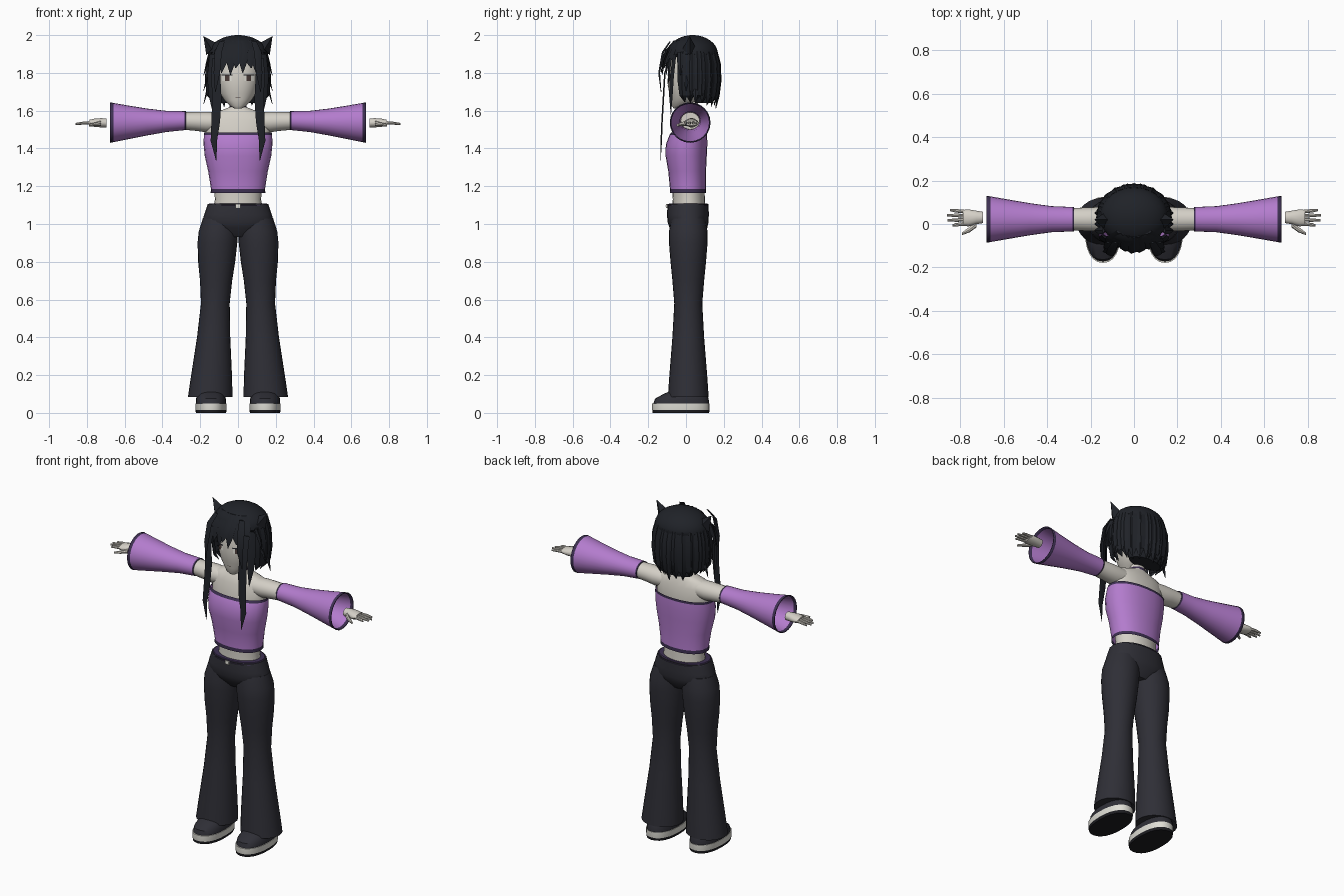
import bpy, bmesh, math, random
from mathutils import Vector

random.seed(4)


def material(name, col):
    m = bpy.data.materials.new(name)
    m.diffuse_color = (*col, 1)
    return m


SKIN = material("pale skin", (0.66, 0.63, 0.57))
PURPLE = material("purple cloth", (0.45, 0.20, 0.61))
TRIM = material("dark purple trim", (0.048, 0.03, 0.085))
PANTS = material("charcoal cloth", (0.028, 0.028, 0.037))
HAIR = material("black hair", (0.014, 0.016, 0.021))
SOLE = material("off white rubber", (0.74, 0.73, 0.67))
BLACK = material("black rubber", (0.012, 0.012, 0.015))
EYE = material("brown iris", (0.07, 0.045, 0.04))


def finish(name, bm, mats, rule=None, angle=40):
    bmesh.ops.recalc_face_normals(bm, faces=bm.faces)
    if rule:
        for f in bm.faces:
            f.material_index = rule(f.calc_center_median())
    me = bpy.data.meshes.new(name)
    bm.to_mesh(me)
    bm.free()
    for m in mats:
        me.materials.append(m)
    ob = bpy.data.objects.new(name, me)
    bpy.context.collection.objects.link(ob)
    bpy.ops.object.select_all(action='DESELECT')
    ob.select_set(True)
    bpy.context.view_layer.objects.active = ob
    bpy.ops.object.shade_smooth_by_angle(angle=math.radians(angle))
    return ob


def loft(name, rings, mats, axis='z', side=1, n=24, power=2.0, caps=True, rule=None):
    """Skin rings of (position, centre a, centre b, radius a, radius b)."""
    bm = bmesh.new()
    loops = []
    for p, ca, cb, ra, rb in rings:
        loop = []
        for i in range(n):
            t = 2 * math.pi * i / n
            c, s = math.cos(t), math.sin(t)
            a = ca + ra * math.copysign(abs(c) ** (2 / power), c)
            b = cb + rb * math.copysign(abs(s) ** (2 / power), s)
            co = (side * a, b, p) if axis == 'z' else (side * p, a, b)
            loop.append(bm.verts.new(co))
        loops.append(loop)
    for lo, hi in zip(loops, loops[1:]):
        for i in range(n):
            j = (i + 1) % n
            bm.faces.new((lo[i], lo[j], hi[j], hi[i]))
    if caps:
        bm.faces.new(loops[0])
        bm.faces.new(loops[-1])
    return finish(name, bm, mats, rule)


def locks(name, strands, thick=0.006):
    """Tapered blades of hair: each is (points, widths, outward direction)."""
    bm = bmesh.new()
    for pts, widths, out in strands:
        out = Vector(out).normalized()
        across = out.cross(Vector((0, 0, 1))).normalized()
        rows = []
        for p, w in zip(pts, widths):
            p = Vector(p)
            k = min(thick, w * 0.4)
            rows.append([bm.verts.new(p + d) for d in
                         (across * w / 2, out * k, -across * w / 2, -out * k)])
        for lo, hi in zip(rows, rows[1:]):
            for i in range(4):
                j = (i + 1) % 4
                bm.faces.new((lo[i], lo[j], hi[j], hi[i]))
        bm.faces.new(rows[0])
        bm.faces.new(rows[-1])
    return finish(name, bm, [HAIR], angle=30)


# Body
loft("waist", [(1.06, 0, .015, .135, .09), (1.13, 0, .015, .122, .085),
               (1.22, 0, .012, .13, .085)], [SKIN])
loft("chest", [(1.40, 0, .01, .15, .085), (1.48, 0, .017, .172, .082),
               (1.55, 0, .02, .172, .07), (1.585, 0, .022, .15, .056),
               (1.605, 0, .025, .08, .046), (1.62, 0, .025, .042, .04),
               (1.70, 0, .025, .04, .038)], [SKIN], power=2.2)
loft("choker", [(1.612, 0, .025, .047, .044), (1.628, 0, .025, .045, .042)], [TRIM])
head = loft("head", [(1.612, 0, -.045, .02, .02), (1.625, 0, -.035, .042, .04),
                     (1.655, 0, -.005, .072, .075), (1.69, 0, .008, .095, .097),
                     (1.75, 0, .015, .112, .113), (1.82, 0, .022, .12, .115),
                     (1.90, 0, .03, .11, .105), (1.94, 0, .03, .08, .08)],
            [SKIN], power=2.2, n=32)

# Cropped top with trimmed edges
loft("top", [(1.165, 0, .01, .145, .096), (1.185, 0, .01, .143, .095),
             (1.28, 0, .006, .158, .1), (1.36, 0, .001, .176, .109),
             (1.42, 0, .003, .182, .11), (1.47, 0, .012, .181, .1),
             (1.484, 0, .016, .179, .095)], [PURPLE, TRIM], power=2.2, caps=False,
     rule=lambda c: int(c.z < 1.185 or c.z > 1.47))

# Trousers
loft("trouser_hips", [(.93, 0, .015, .09, .06), (.98, 0, .013, .165, .1),
                      (1.01, 0, .011, .19, .108), (1.05, 0, .01, .179, .111),
                      (1.105, 0, .011, .16, .108)], [PANTS], power=2.2)
loft("belt_trim", [(1.098, 0, .011, .162, .11), (1.109, 0, .011, .152, .1)], [TRIM], power=2.2)
loft("belt_charm", [(-.012, -.102, 1.095, .006, .012), (.012, -.102, 1.095, .006, .012)],
     [SOLE], axis='x', n=6)

for s, tag in ((1, "left"), (-1, "right")):
    loft(tag + "_trouser_leg",
         [(.085, .147, .012, .118, .108), (.2, .14, .012, .108, .1),
          (.4, .129, .012, .088, .084), (.58, .12, .012, .076, .074),
          (.7, .116, .012, .085, .084), (.8, .113, .012, .098, .094),
          (.9, .109, .012, .105, .102), (.96, .104, .012, .104, .102),
          (1.03, .09, .012, .096, .09)], [PANTS], side=s)
    # Shoe: black tread, pale sole, dark upper
    loft(tag + "_shoe_sole", [(0, .143, -.027, .08, .149), (.016, .143, -.027, .083, .152),
                              (.05, .143, -.027, .083, .152)], [SOLE, BLACK],
         side=s, power=2.3, rule=lambda c: int(c.z < .016))
    loft(tag + "_shoe_upper", [(.05, .143, -.025, .08, .147), (.075, .143, -.022, .079, .142),
                               (.1, .143, -.005, .07, .115), (.12, .143, .012, .05, .085)],
         [PANTS], side=s, power=2.3)
    # Bare upper arm and wide sleeve
    loft(tag + "_upper_arm", [(.1, .02, 1.54, .055, .05), (.17, .022, 1.54, .056, .054),
                              (.22, .022, 1.543, .054, .05), (.31, .022, 1.546, .05, .045)],
         [SKIN], axis='x', side=s)
    sleeve = loft(tag + "_sleeve",
                  [(.275, .022, 1.547, .056, .05), (.283, .022, 1.547, .056, .05),
                   (.38, .022, 1.543, .06, .056), (.48, .022, 1.54, .074, .071),
                   (.58, .022, 1.538, .091, .089), (.66, .022, 1.537, .105, .104),
                   (.677, .022, 1.537, .108, .107)], [PURPLE, TRIM], axis='x',
                  side=s, caps=False, rule=lambda c: int(abs(c.x) > .66 or abs(c.x) < .283))
    shell = sleeve.modifiers.new("cloth", 'SOLIDIFY')
    shell.thickness = .005
    # Hand
    loft(tag + "_palm", [(.695, .03, 1.535, .026, .024), (.725, .03, 1.536, .031, .025),
                         (.76, .028, 1.536, .039, .022), (.787, .028, 1.536, .037, .016)],
         [SKIN], axis='x', side=s, n=14)
    for k, tip in enumerate((.835, .857, .86, .845)):
        y, z = .001 + .0185 * k, 1.536
        loft(f"{tag}_finger_{k + 1}", [(.775, y, z, .0085, .009),
                                       (.82, y + (k - 1.5) * .003, z - .002, .008, .008),
                                       (tip, y + (k - 1.5) * .005, z - .006, .005, .005)],
             [SKIN], axis='x', side=s, n=8)
    loft(tag + "_thumb", [(.725, .0, 1.533, .016, .014), (.755, -.025, 1.528, .013, .01),
                          (.79, -.045, 1.523, .006, .006)], [SKIN], axis='x', side=s, n=8)
    # Pointed ear
    bm = bmesh.new()
    tip = bm.verts.new((s * .183, .02, 1.995))
    base = [bm.verts.new((s * x, y, z)) for x, y, z in
            ((.10, .02, 1.95), (.14, -.02, 1.925), (.168, .02, 1.895), (.13, .055, 1.925))]
    for i in range(4):
        bm.faces.new((tip, base[i], base[(i + 1) % 4]))
    bm.faces.new(base)
    finish(tag + "_ear", bm, [HAIR], angle=20)

# Hair cap and the solid mass beneath the back strands
CY = .035
cap = [(1.885, 0, CY, .145, .125)]
for i in range(8):
    t = math.pi / 2 * i / 8
    cap.append((1.9 + .1 * math.sin(t), 0, CY, .156 * math.cos(t), .134 * math.cos(t)))
cap.append((2.0, 0, CY, .01, .01))
loft("hair_cap", cap, [HAIR], n=28)
loft("hair_under", [(1.64, 0, .095, .105, .05), (1.72, 0, .085, .13, .066),
                    (1.82, 0, .075, .145, .08), (1.91, 0, .065, .14, .085)], [HAIR])

# Overlapping strands round the sides and back
back = []
for layer, count in ((0, 15), (1, 12)):
    for i in range(count):
        t = math.radians(-22 + 224 * i / (count - 1))
        c, s = math.cos(t), math.sin(t)
        low = 1.60 + .06 * abs(c) + .035 * layer + random.uniform(-.02, .02)
        pts = [(c * r, CY + s * (r - .022), z) for r, z in
               ((.145, 1.915), (.162, 1.85), (.166, 1.76), (.156, 1.68), (.145 - .015 * abs(c), low))]
        back.append((pts, (.045, .058, .056, .042, .004), (c, s, 0)))
locks("back_hair", back, .009)

# Outward flicks at the sides
flicks = []
for s in (1, -1):
    for z, y in ((1.86, -.03), (1.78, .0), (1.71, .05)):
        flicks.append(([(s * .14, y, z + .05), (s * .162, y, z), (s * .182, y, z - .075)],
                       (.03, .035, .003), (s, 0, 0)))
locks("side_flicks", flicks)

# Fringe sweeping forward over the brow
fringe = []
for x0, x1, z, w in ((-.10, -.125, 1.74, .05), (-.07, -.088, 1.80, .055),
                     (-.035, -.04, 1.79, .055), (.0, -.012, 1.825, .05),
                     (.03, .025, 1.80, .05), (.055, .07, 1.825, .055),
                     (.085, .10, 1.79, .05), (.10, .128, 1.73, .05)):
    back_y = .35 * abs(x1)
    pts = [(x0 * .7, -.06 + back_y * .5, 1.972), (x0, -.108 + back_y, 1.92),
           ((x0 + x1) / 2, -.13 + back_y, 1.865), (x1, -.14 + back_y, z)]
    fringe.append((pts, (.03, w, w * .95, .004), (x1 * 3, -1, 0)))
locks("fringe", fringe)

# Long front locks, with a shorter one beside each
front = []
for s in (1, -1):
    front.append(([(s * .085, -.085, 1.965), (s * .105, -.122, 1.91), (s * .112, -.142, 1.8),
                   (s * .12, -.132, 1.70)], (.03, .04, .035, .004), (s * .3, -1, 0)))
    front.append(([(s * .115, -.085, 1.88), (s * .118, -.112, 1.80), (s * .112, -.12, 1.66),
                   (s * .118, -.127, 1.54), (s * .128, -.131, 1.44), (s * .115, -.135, 1.335)],
                  (.04, .048, .05, .046, .034, .003), (s * .15, -1, 0)))
    front.append(([(s * .135, -.06, 1.9), (s * .145, -.075, 1.78), (s * .14, -.08, 1.68),
                   (s * .13, -.08, 1.58)], (.035, .042, .036, .003), (s * .6, -1, 0)))
locks("front_locks", front, .004)

# Eyes: thin plates laid on the face
bpy.context.view_layer.update()


def plate(name, x0, x1, z0, z1, mat, lift):
    bm = bmesh.new()
    rows = []
    for z in (z0, z1):
        row = []
        for i in range(5):
            x = x0 + (x1 - x0) * i / 4
            hit, loc, *_ = head.ray_cast((x, -1, z), (0, 1, 0))
            row.append(bm.verts.new((x, loc.y - lift, z)))
        rows.append(row)
    for i in range(4):
        bm.faces.new((rows[0][i], rows[0][i + 1], rows[1][i + 1], rows[1][i]))
    ob = finish(name, bm, [mat])
    if ob.data.polygons[0].normal.y > 0:
        ob.data.flip_normals()


for s, tag in ((1, "left"), (-1, "right")):
    plate(tag + "_eye_white", s * .034, s * .084, 1.757, 1.786, SOLE, .002)
    plate(tag + "_iris", s * .046, s * .070, 1.757, 1.786, EYE, .004)
    plate(tag + "_lash", s * .03, s * .088, 1.785, 1.792, HAIR, .005)
plate("mouth", -.012, .012, 1.667, 1.67, EYE, .002)
